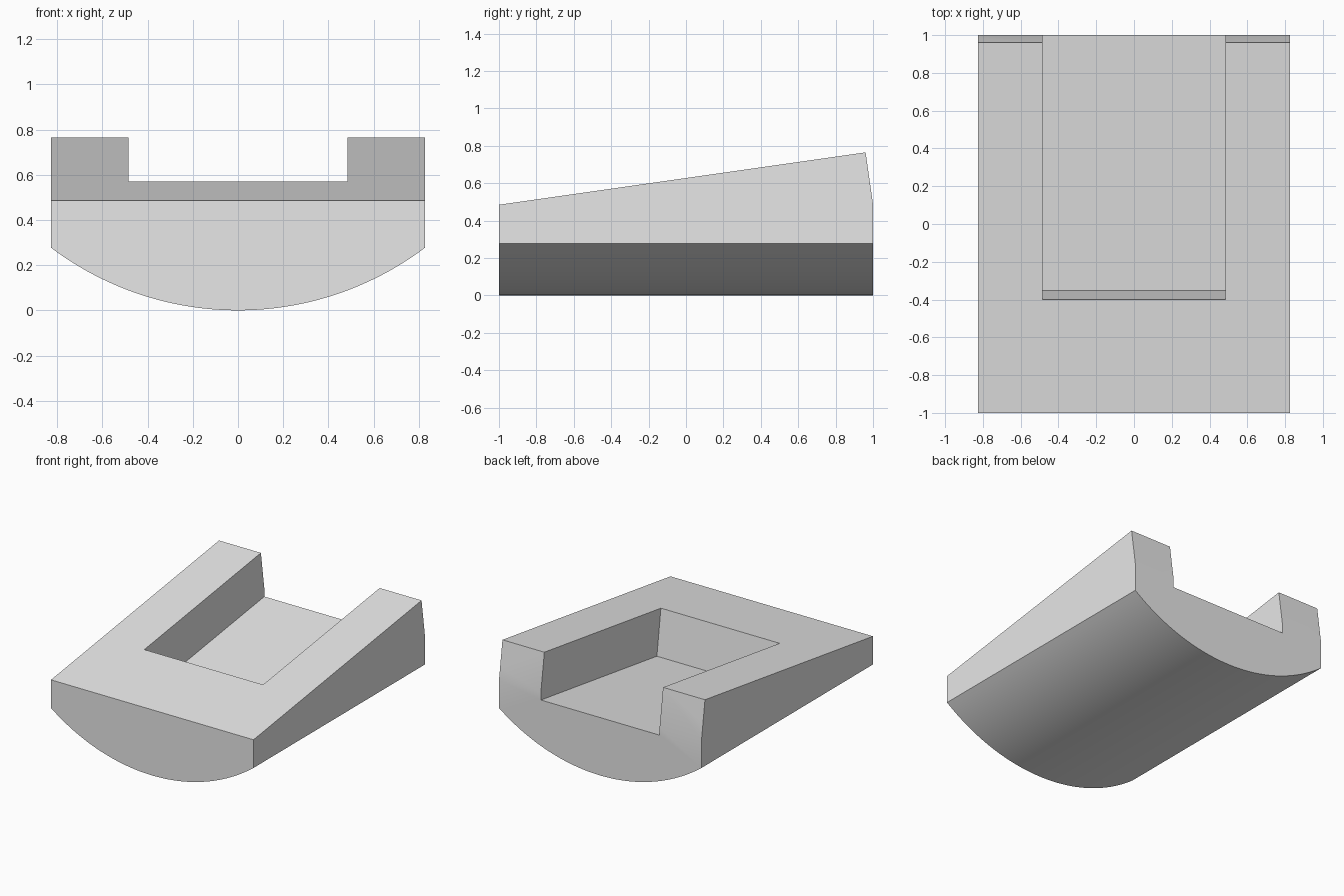
import bpy, bmesh, math

cube = bpy.data.objects.get("Cube")
if cube:
    bpy.data.objects.remove(cube, do_unlink=True)

HALF_W, SLOT_W = 0.827, 0.485      # outer and slot half widths
FRONT_Z, SIDE_Z = 0.485, 0.277     # front top edge, lower edge of the sides
SLOPE = 0.28 / 1.96                # tilt of the top and of the slot floor

grey = bpy.data.materials.new("grey")
grey.use_nodes = True
grey.diffuse_color = (0.8, 0.8, 0.8, 1)
grey.node_tree.nodes["Principled BSDF"].inputs["Base Color"].default_value = grey.diffuse_color


def prism(name, profile, depth_vec, place):
    """Extrude a closed 2D profile along depth_vec."""
    bm = bmesh.new()
    face = bm.faces.new([bm.verts.new(place(*p)) for p in profile])
    moved = bmesh.ops.extrude_face_region(bm, geom=[face])["geom"]
    bmesh.ops.translate(bm, vec=depth_vec,
                        verts=[v for v in moved if isinstance(v, bmesh.types.BMVert)])
    bmesh.ops.recalc_face_normals(bm, faces=bm.faces)
    mesh = bpy.data.meshes.new(name)
    bm.to_mesh(mesh)
    bm.free()
    mesh.materials.append(grey)
    obj = bpy.data.objects.new(name, mesh)
    bpy.context.collection.objects.link(obj)
    return obj


def side_point(x):
    return lambda y, z: (x, y, z)


# Wedge side profile: sloping top, back leaning square to the slope
wedge = prism("rocker_block",
              [(-1, 0), (1, 0), (1, FRONT_Z), (0.96, FRONT_Z + 1.96 * SLOPE), (-1, FRONT_Z)],
              (2 * HALF_W, 0, 0), side_point(-HALF_W))

# Rounded underside: arc cross-section kept by intersection
radius = (HALF_W ** 2 + SIDE_Z ** 2) / (2 * SIDE_Z)
sweep = math.asin(HALF_W / radius)
steps = 48
arc = [(radius * math.sin(a), radius - radius * math.cos(a))
       for a in (sweep * (2 * i / steps - 1) for i in range(steps + 1))]
arc += [(HALF_W, 0.6), (HALF_W + 0.1, 0.6), (HALF_W + 0.1, 1), (-HALF_W - 0.1, 1),
        (-HALF_W - 0.1, 0.6), (-HALF_W, 0.6)]
round_cutter = prism("round_underside_cutter", arc, (0, 2.4, 0), lambda x, z: (x, -1.2, z))

# Slot open at the back, floor parallel to the top, front wall square to it
lip_z, floor_z = FRONT_Z + 0.6 * SLOPE, 0.234
lean = 0.047 / (lip_z - floor_z)
slot_cutter = prism("slot_cutter",
                    [(-0.4 - lean * 0.5, lip_z + 0.5), (-0.353, floor_z),
                     (1.2, floor_z + 1.553 * SLOPE), (1.2, lip_z + 0.5)],
                    (2 * SLOT_W, 0, 0), side_point(-SLOT_W))

for cutter, mode in ((round_cutter, 'INTERSECT'), (slot_cutter, 'DIFFERENCE')):
    cutter.hide_render = True
    mod = wedge.modifiers.new(cutter.name, 'BOOLEAN')
    mod.object, mod.operation, mod.solver = cutter, mode, 'EXACT'
    bpy.context.view_layer.objects.active = wedge
    bpy.ops.object.modifier_apply(modifier=mod.name)
    bpy.data.objects.remove(cutter, do_unlink=True)

bpy.ops.object.select_all(action='DESELECT')
wedge.select_set(True)
bpy.context.view_layer.objects.active = wedge
bpy.ops.object.shade_smooth_by_angle(angle=math.radians(30))
